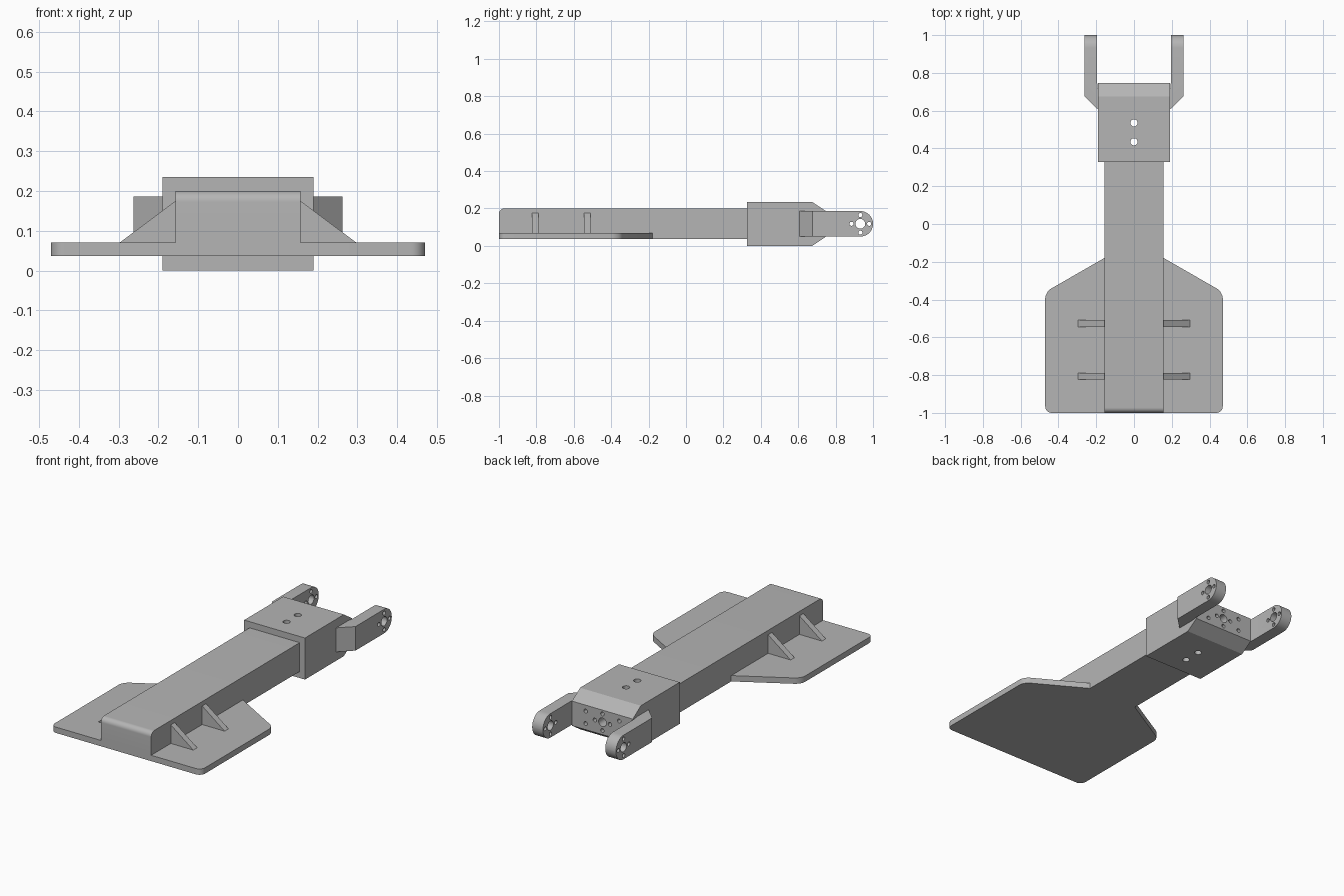
import bpy, bmesh, math
from mathutils import Matrix, Vector

cube = bpy.data.objects.get("Cube")
if cube:
    bpy.data.objects.remove(cube, do_unlink=True)

grey = bpy.data.materials.new("plain grey")
grey.use_nodes = True
colour = (0.46, 0.46, 0.46, 1)
grey.diffuse_color = colour
grey.node_tree.nodes["Principled BSDF"].inputs["Base Color"].default_value = colour

MID_Z = 0.118
# How profile coordinates (u, v) and depth w map to space for each axis
PLACE = {"X": lambda u, v, w: (w, u, v),
         "Y": lambda u, v, w: (u, w, v),
         "Z": lambda u, v, w: (u, v, w)}


def prism(name, profile, axis, low, high, rounds=()):
    """Extrude a profile; rounds holds (edge test on two points, radius)."""
    bm = bmesh.new()
    rings = [[bm.verts.new(PLACE[axis](u, v, w)) for u, v in profile] for w in (low, high)]
    bm.faces.new(rings[0])
    bm.faces.new(rings[1])
    n = len(profile)
    for i in range(n):
        j = (i + 1) % n
        bm.faces.new((rings[0][i], rings[0][j], rings[1][j], rings[1][i]))
    bmesh.ops.recalc_face_normals(bm, faces=bm.faces)
    for test, radius in rounds:
        edges = [e for e in bm.edges if test(e.verts[0].co, e.verts[1].co)]
        bmesh.ops.bevel(bm, geom=edges, offset=radius, segments=10, profile=0.5,
                        affect="EDGES", clamp_overlap=False)
    return finish(name, bm)


def finish(name, bm):
    bmesh.ops.recalc_face_normals(bm, faces=bm.faces)
    mesh = bpy.data.meshes.new(name)
    bm.to_mesh(mesh)
    bm.free()
    mesh.materials.append(grey)
    obj = bpy.data.objects.new(name, mesh)
    bpy.context.collection.objects.link(obj)
    return obj


def drill(name, axis, centre, radius, length):
    """Cylinder cutter along one axis."""
    bm = bmesh.new()
    turn = {"X": Matrix.Rotation(math.pi / 2, 4, "Y"),
            "Y": Matrix.Rotation(math.pi / 2, 4, "X"),
            "Z": Matrix.Identity(4)}[axis]
    bmesh.ops.create_cone(bm, cap_ends=True, segments=28, radius1=radius, radius2=radius,
                          depth=length, matrix=Matrix.Translation(Vector(centre)) @ turn)
    return finish(name, bm)


def combine(target, tools, operation):
    """Apply booleans to the target and remove the tools."""
    for tool in tools:
        tool.hide_render = True
        mod = target.modifiers.new("cut", "BOOLEAN")
        mod.operation = operation
        mod.solver = "EXACT"
        mod.object = tool
    graph = bpy.context.evaluated_depsgraph_get()
    mesh = bpy.data.meshes.new_from_object(target.evaluated_get(graph))
    target.modifiers.clear()
    target.data = mesh
    for tool in tools:
        bpy.data.objects.remove(tool, do_unlink=True)


def upright(a, b):
    return abs(a.z - b.z) > 0.01


# Long beam with a rounded front top edge
beam = prism("beam", [(-1, 0.037), (0.4, 0.037), (0.4, 0.2), (-1, 0.2)], "X", -0.157, 0.157,
             [(lambda a, b: min(a.z, b.z) > 0.19 and max(a.y, b.y) < -0.99, 0.028)])

# Foot plate with tapered shoulders and rounded corners
half = [(0.47, -1), (0.47, -0.36), (0.157, -0.18)]
outline = half + [(-x, y) for x, y in reversed(half)]
plate = prism("foot_plate", outline, "Z", 0.037, 0.07,
              [(lambda a, b: upright(a, b) and abs(a.x) > 0.4, 0.035)])

# Triangular ribs between beam and plate
ribs = []
for side in (-1, 1):
    for y in (-0.807, -0.527):
        shape = [(0.15, 0.06), (0.311, 0.06), (0.157, 0.175), (0.15, 0.175)]
        ribs.append(prism("rib", [(side * x, z) for x, z in shape], "Y", y - 0.0175, y + 0.0175))
combine(beam, [plate] + ribs, "UNION")

# End block with sloped back edges
block = prism("end_block", [(0.327, 0), (0.675, 0), (0.747, 0.048), (0.747, 0.187),
                            (0.675, 0.235), (0.327, 0.235)], "X", -0.19, 0.19)

# Fork arms with rounded tips, drilled for a hub and four screws
arms = []
for side, label in ((1, "left"), (-1, "right")):
    plan = [(0.18, 0.596), (0.262, 0.676), (0.262, 1), (0.195, 1), (0.195, 0.747), (0.187, 0.68),
            (0.18, 0.68)]
    arm = prism(label + "_arm", [(side * x, y) for x, y in plan], "Z", MID_Z - 0.068, MID_Z + 0.068,
                [(lambda a, b: min(a.y, b.y) > 0.99 and not upright(a, b), 0.0675)])
    hub = Vector((side * 0.23, 0.932, MID_Z))
    holes = [drill("hole", "X", hub, 0.026, 0.2)]
    for dy, dz in ((1, 0), (-1, 0), (0, 1), (0, -1)):
        holes.append(drill("hole", "X", hub + 0.047 * Vector((0, dy, dz)), 0.011, 0.2))
    combine(arm, holes, "DIFFERENCE")
    arms.append(arm)

# Bolt holes through the block, and the hole pattern in its back face
through = [drill("hole", "Z", (0, y, MID_Z), 0.019, 0.5) for y in (0.435, 0.535)]
combine(beam, [drill("hole", "Z", (0, 0.435, MID_Z), 0.019, 0.5)], "DIFFERENCE")
back = [drill("hole", "Y", (0, 0.72, MID_Z), 0.024, 0.16)]
spots = [(x, z) for x in (-0.105, 0.105) for z in (-0.035, 0.035)]
spots += [(0, -0.047), (0, 0.047), (-0.047, 0), (0.047, 0)]
for x, z in spots:
    back.append(drill("hole", "Y", (x, 0.72, MID_Z + z), 0.011, 0.16))
combine(block, through + back, "DIFFERENCE")

# Smooth the round parts and keep the edges sharp
for obj in [beam, block] + arms:
    bpy.ops.object.select_all(action="DESELECT")
    obj.select_set(True)
    bpy.context.view_layer.objects.active = obj
    bpy.ops.object.shade_smooth_by_angle(angle=math.radians(30))
